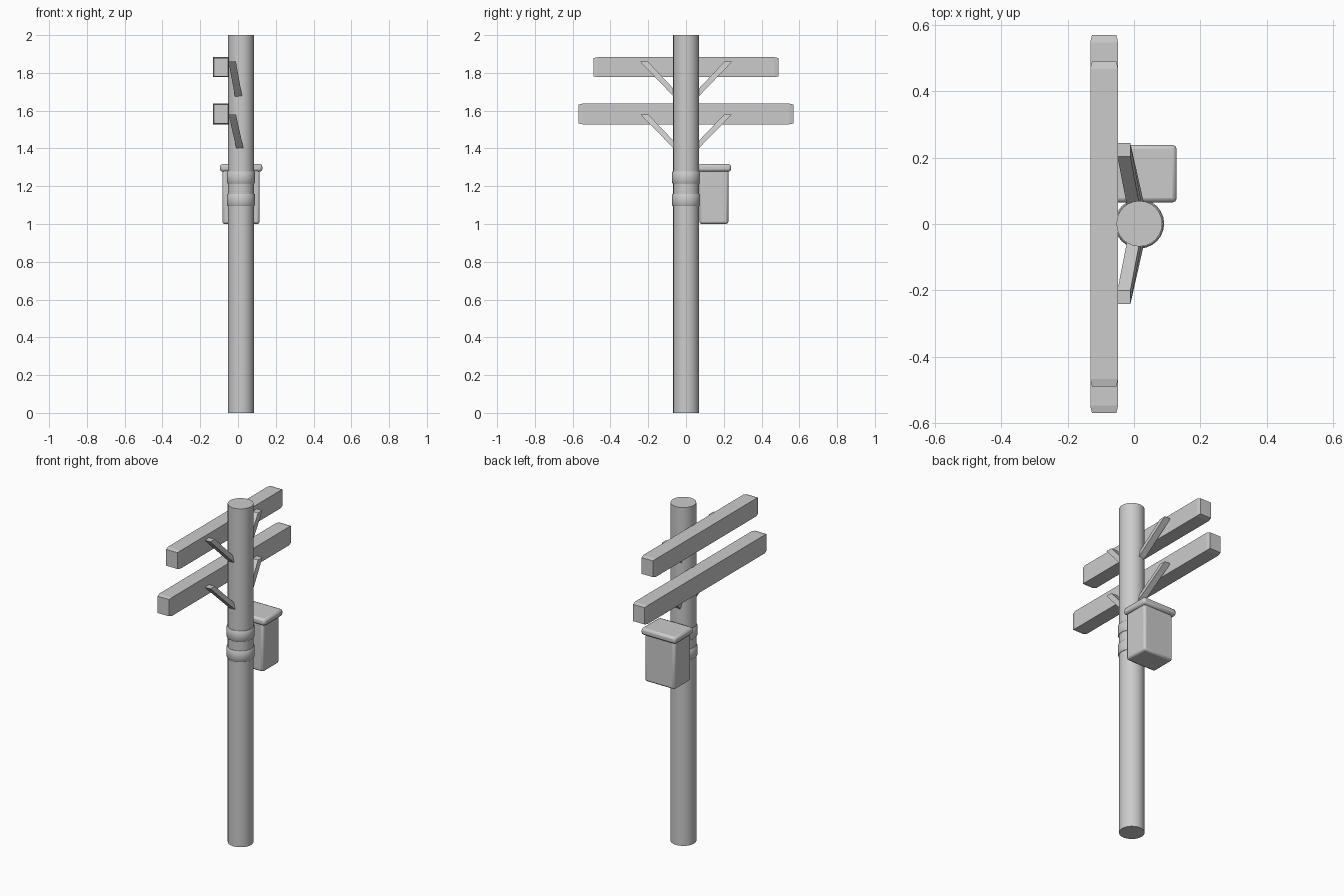
import bpy, bmesh, math
from mathutils import Vector

if "Cube" in bpy.data.objects:
    bpy.data.objects.remove(bpy.data.objects["Cube"])

PX, PY = 0.016, 0.001   # pole axis


def finish(name, bm, smooth=False, bevel=0.0, segs=2):
    bmesh.ops.recalc_face_normals(bm, faces=bm.faces)
    me = bpy.data.meshes.new(name)
    bm.to_mesh(me)
    bm.free()
    ob = bpy.data.objects.new(name, me)
    bpy.context.collection.objects.link(ob)
    if bevel:
        m = ob.modifiers.new("bevel", 'BEVEL')
        m.width, m.segments = bevel, segs
    if smooth:
        bpy.ops.object.select_all(action='DESELECT')
        ob.select_set(True)
        bpy.context.view_layer.objects.active = ob
        bpy.ops.object.shade_smooth_by_angle(angle=math.radians(40))
    return ob


def loft(bm, rings):
    """Skin a list of closed point rings and cap both ends."""
    vs = [[bm.verts.new(p) for p in r] for r in rings]
    n = len(vs[0])
    for a, b in zip(vs, vs[1:]):
        for i in range(n):
            j = (i + 1) % n
            bm.faces.new((a[i], a[j], b[j], b[i]))
    bm.faces.new(vs[0][::-1])
    bm.faces.new(vs[-1])


def circle(r, z, n=24):
    return [(PX + r * math.cos(math.tau * i / n), PY + r * math.sin(math.tau * i / n), z)
            for i in range(n)]


def rect_z(x0, x1, y0, y1, z):
    return [(x0, y0, z), (x1, y0, z), (x1, y1, z), (x0, y1, z)]


def rect_y(x0, x1, z0, z1, y, d=0.0):
    return [(x0 + d, y, z0 + d), (x1 - d, y, z0 + d), (x1 - d, y, z1 - d), (x0 + d, y, z1 - d)]


# pole
bm = bmesh.new()
loft(bm, [circle(0.069, 0), circle(0.069, 2)])
finish("pole", bm, smooth=True)

# clamp bands around the pole
for i, (z0, z1) in enumerate([(1.095, 1.16), (1.214, 1.278)]):
    bm = bmesh.new()
    loft(bm, [circle(0.071, z0), circle(0.075, z0 + 0.005),
              circle(0.075, z1 - 0.005), circle(0.071, z1)])
    finish(f"clamp_band_{i + 1}", bm, smooth=True)

# crossarms with slightly eased ends, each with a mirrored pair of braces
arms = [("upper", 0.49, 1.777, 1.883, 1.859, 1.675, -0.016),
        ("lower", 0.57, 1.528, 1.637, 1.581, 1.400, -0.009)]
for name, h, z0, z1, bt, bb, bx in arms:
    bm = bmesh.new()
    x0, x1 = -0.132, -0.048
    loft(bm, [rect_y(x0, x1, z0, z1, -h, 0.005), rect_y(x0, x1, z0, z1, -h + 0.022),
              rect_y(x0, x1, z0, z1, h - 0.022), rect_y(x0, x1, z0, z1, h, 0.005)])
    finish(f"{name}_crossarm", bm)
    for side, s in (("left", -1), ("right", 1)):
        bm = bmesh.new()
        ys = lambda a, b: (PY + s * a, PY + s * b)
        loft(bm, [rect_z(bx, bx + 0.038, *ys(0.028, 0.066), bb),
                  rect_z(-0.05, -0.011, *ys(0.202, 0.243), bt)])
        finish(f"{name}_brace_{side}", bm)

# equipment box: body and overhanging lid
bm = bmesh.new()
loft(bm, [rect_z(-0.082, 0.114, 0.071, 0.224, 1.0),
          rect_z(-0.082, 0.114, 0.071, 0.224, 1.295)])
finish("box_body", bm, smooth=True, bevel=0.012)
bm = bmesh.new()
loft(bm, [rect_z(-0.096, 0.129, 0.065, 0.239, 1.277),
          rect_z(-0.096, 0.129, 0.065, 0.239, 1.317)])
finish("box_lid", bm, smooth=True, bevel=0.013)
